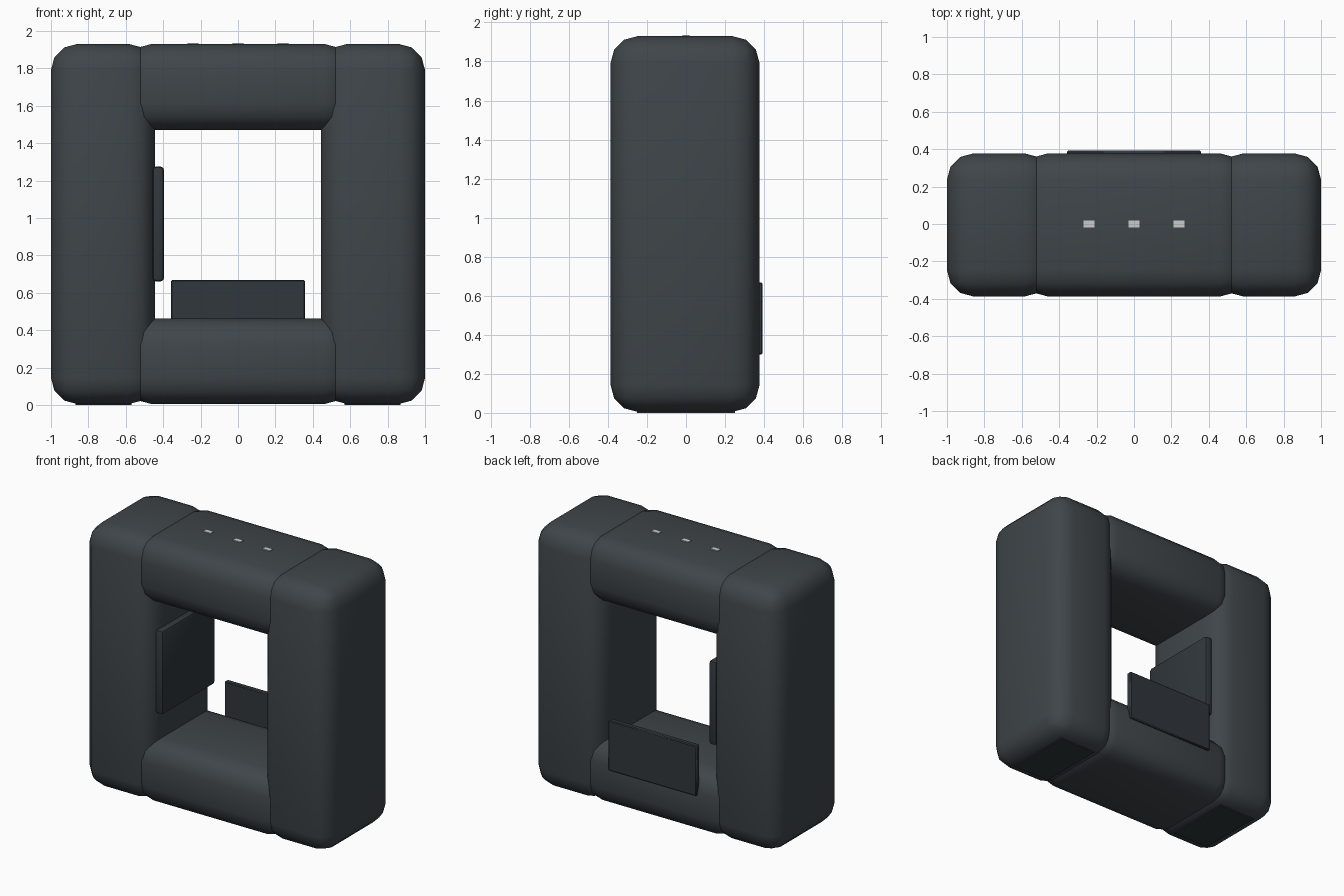
import bpy, bmesh, math

if "Cube" in bpy.data.objects:
    bpy.data.objects.remove(bpy.data.objects["Cube"])


def material(name, rgb):
    m = bpy.data.materials.new(name)
    m.diffuse_color = (*rgb, 1)
    m.use_nodes = True
    m.node_tree.nodes["Principled BSDF"].inputs["Base Color"].default_value = m.diffuse_color
    return m


slate = material("slate", (0.05, 0.06, 0.068))
dark = material("dark_slate", (0.03, 0.038, 0.045))
light = material("light_grey", (0.6, 0.62, 0.63))


def box(name, x, y, z, mat, bevel=0, segments=3):
    """Rounded box given by (min, max) on each axis."""
    bm = bmesh.new()
    bmesh.ops.create_cube(bm, size=1)
    for v in bm.verts:
        v.co = [lo + (c + 0.5) * (hi - lo) for c, (lo, hi) in zip(v.co, (x, y, z))]
    if bevel:
        bmesh.ops.bevel(bm, geom=bm.edges[:], offset=bevel, segments=segments,
                        profile=0.5, affect='EDGES')
    me = bpy.data.meshes.new(name)
    bm.to_mesh(me)
    bm.free()
    ob = bpy.data.objects.new(name, me)
    bpy.context.collection.objects.link(ob)
    me.materials.append(mat)
    bpy.ops.object.select_all(action='DESELECT')
    ob.select_set(True)
    bpy.context.view_layer.objects.active = ob
    bpy.ops.object.shade_smooth_by_angle(angle=math.radians(40))
    return ob


DEPTH = (-0.387, 0.377)
R = 0.14

# side columns with thin foot pads
for side, s in (("left", -1), ("right", 1)):
    box(side + "_column", sorted((s * 0.443, s * 1.0)), DEPTH, (0.005, 1.93), slate, R)
    box(side + "_foot_pad", sorted((s * 0.57, s * 0.87)), (-0.25, 0.25), (0, 0.02), dark)

# top and bottom cross bars, ends sunk into the columns
box("top_bar", (-0.602, 0.602), DEPTH, (1.47, 1.93), slate, R)
box("bottom_bar", (-0.602, 0.602), DEPTH, (0.005, 0.463), slate, R)

# screen plate on the inside of the left column
box("inner_plate", (-0.458, -0.395), (-0.31, 0.305), (0.66, 1.275), dark, 0.02, 2)

# upright plate at the back of the bottom bar
box("back_plate", (-0.358, 0.358), (0.352, 0.392), (0.3, 0.668), dark, 0.006, 1)

# three indicator lights on top
for i in (-1, 0, 1):
    box("indicator_light", (i * 0.24 - 0.03, i * 0.24 + 0.03), (-0.018, 0.018),
        (1.92, 1.936), light)
